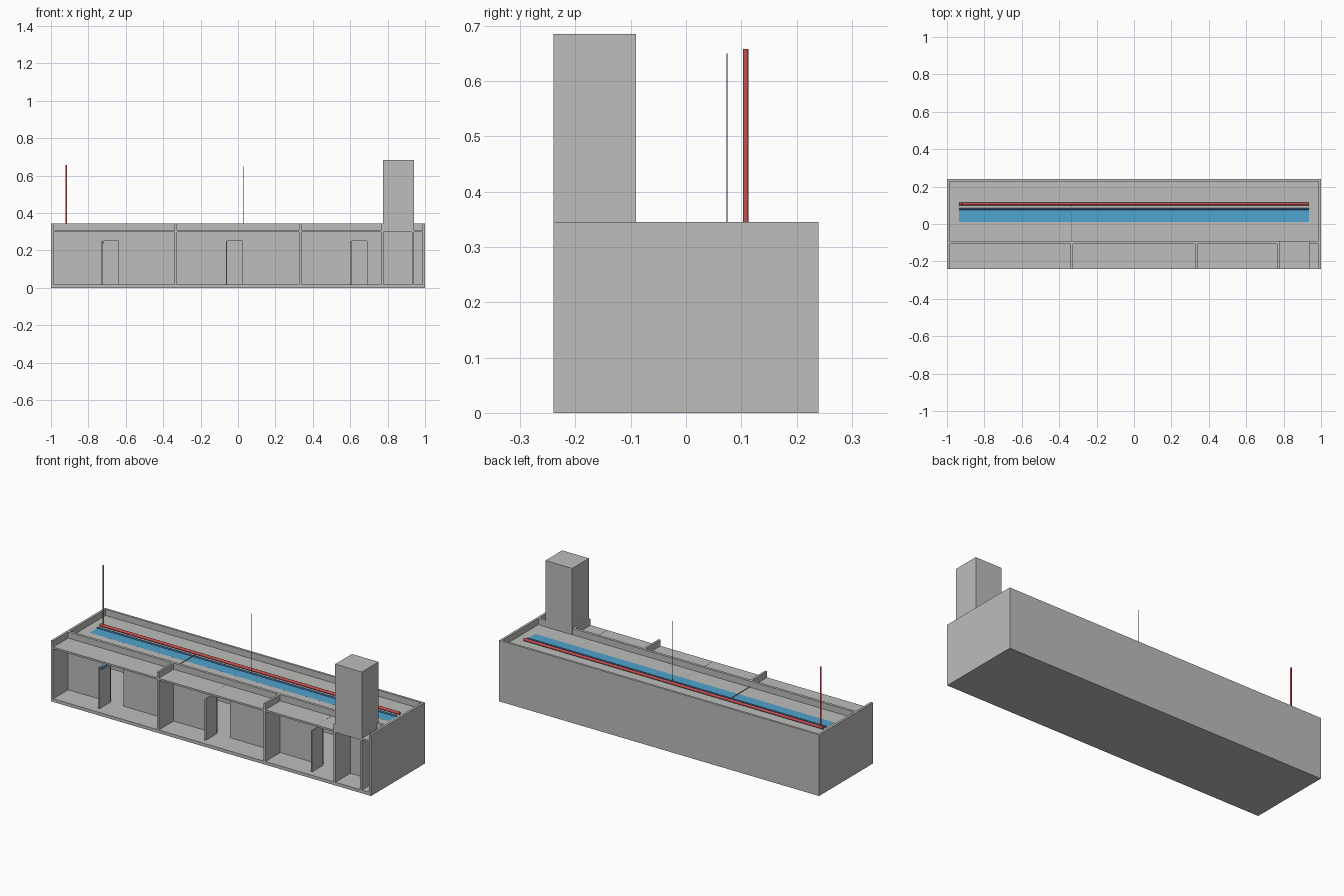
import bpy
import math
from mathutils import Vector

if "Cube" in bpy.data.objects:
    bpy.data.objects.remove(bpy.data.objects["Cube"])


def material(name, rgb):
    m = bpy.data.materials.new(name)
    m.diffuse_color = (*rgb, 1)
    m.use_nodes = True
    m.node_tree.nodes["Principled BSDF"].inputs["Base Color"].default_value = m.diffuse_color
    return m


GREY = material("concrete_grey", (0.51, 0.51, 0.50))
RED = material("pipe_red", (0.56, 0.08, 0.08))
BLUE = material("pipe_blue", (0.06, 0.16, 0.36))
CYAN = material("duct_cyan", (0.08, 0.37, 0.62))


def box(name, x0, x1, y0, y1, z0, z1, mat=GREY):
    bpy.ops.mesh.primitive_cube_add(size=1, location=((x0 + x1) / 2, (y0 + y1) / 2, (z0 + z1) / 2))
    o = bpy.context.object
    o.name = name
    o.scale = (x1 - x0, y1 - y0, z1 - z0)
    bpy.ops.object.transform_apply(location=False, rotation=False, scale=True)
    o.data.materials.append(mat)
    return o


def pipe(name, a, b, r, mat, sides=12):
    a, b = Vector(a), Vector(b)
    d = b - a
    bpy.ops.mesh.primitive_cylinder_add(vertices=sides, radius=r, depth=d.length, location=(a + b) / 2)
    o = bpy.context.object
    o.name = name
    o.rotation_euler = d.to_track_quat('Z', 'Y').to_euler()
    o.data.materials.append(mat)
    bpy.ops.object.shade_smooth_by_angle(angle=math.radians(40))


W, D, H = 1.0, 0.24, 0.345       # half width, half depth, wall height
T, FLOOR, DECK = 0.013, 0.018, 0.31
CY0, CY1 = -0.107, -0.092        # corridor wall faces
DOORS = [(-0.73, -0.64), (-0.065, 0.025), (0.60, 0.69)]
DOOR_TOP = 0.25

# floor and outer walls (front stays open)
box("floor_slab", -W, W, -D, D, 0, FLOOR)
box("back_wall", -W, W, D - T, D, FLOOR, H)
box("left_wall", -W, -W + T, -D, D - T, FLOOR, H)
box("right_wall", W - T, W, -D, D - T, FLOOR, H)

# corridor wall: piers between the doors, with a header on top
edges = [-W + T] + [x for d in DOORS for x in d] + [W - T]
for i in range(0, len(edges), 2):
    box("corridor_pier", edges[i], edges[i + 1], CY0, CY1, FLOOR, DOOR_TOP)
box("corridor_header", -W + T, W - T, CY0, CY1, DOOR_TOP, H)

# room partitions and shaft walls
for x in (-0.333, 0.333):
    box("room_partition", x - 0.006, x + 0.006, -D, CY0, FLOOR, H)
box("shaft_left_wall", 0.765, 0.777, -D, CY0, FLOOR, H)
box("shaft_right_wall", 0.93, 0.942, -D, CY0, FLOOR, H)

# ceilings set below the parapets
box("room_ceiling", -W + T, W - T, -D, CY0, DECK - 0.01, DECK)
box("corridor_ceiling", -W + T, W - T, CY1, D - T, DECK - 0.01, DECK)

# tower above the shaft
box("shaft_tower", 0.775, 0.942, -D, -0.09, H - 0.035, 0.685)

# open door leaves
for x, _ in DOORS:
    box("door_leaf", x, x + 0.007, -0.205, CY0, FLOOR, DOOR_TOP)
box("door_closer", -0.723, -0.718, -0.19, -0.115, 0.235, 0.25, CYAN)

# services lying on the corridor ceiling
box("air_duct", -0.935, 0.935, 0.01, 0.08, DECK - 0.04, DECK + 0.0001, CYAN)
pipe("red_main", (-0.935, 0.108, DECK + 0.007), (0.935, 0.108, DECK + 0.007), 0.008, RED)
pipe("blue_main", (-0.935, 0.08, DECK + 0.002), (0.935, 0.08, DECK + 0.002), 0.005, BLUE)
pipe("red_riser", (-0.918, 0.108, DECK), (-0.918, 0.108, 0.658), 0.005, RED)
pipe("blue_riser", (0.03, 0.074, DECK), (0.03, 0.074, 0.65), 0.0012, BLUE, 8)
pipe("red_branch", (-0.335, CY1, DECK + 0.003), (-0.335, 0.108, DECK + 0.003), 0.002, RED, 8)
for x in (0.0, 0.66):
    pipe("blue_branch", (x, -D, DECK - 0.0005), (x, 0.08, DECK - 0.0005), 0.001, BLUE, 8)
